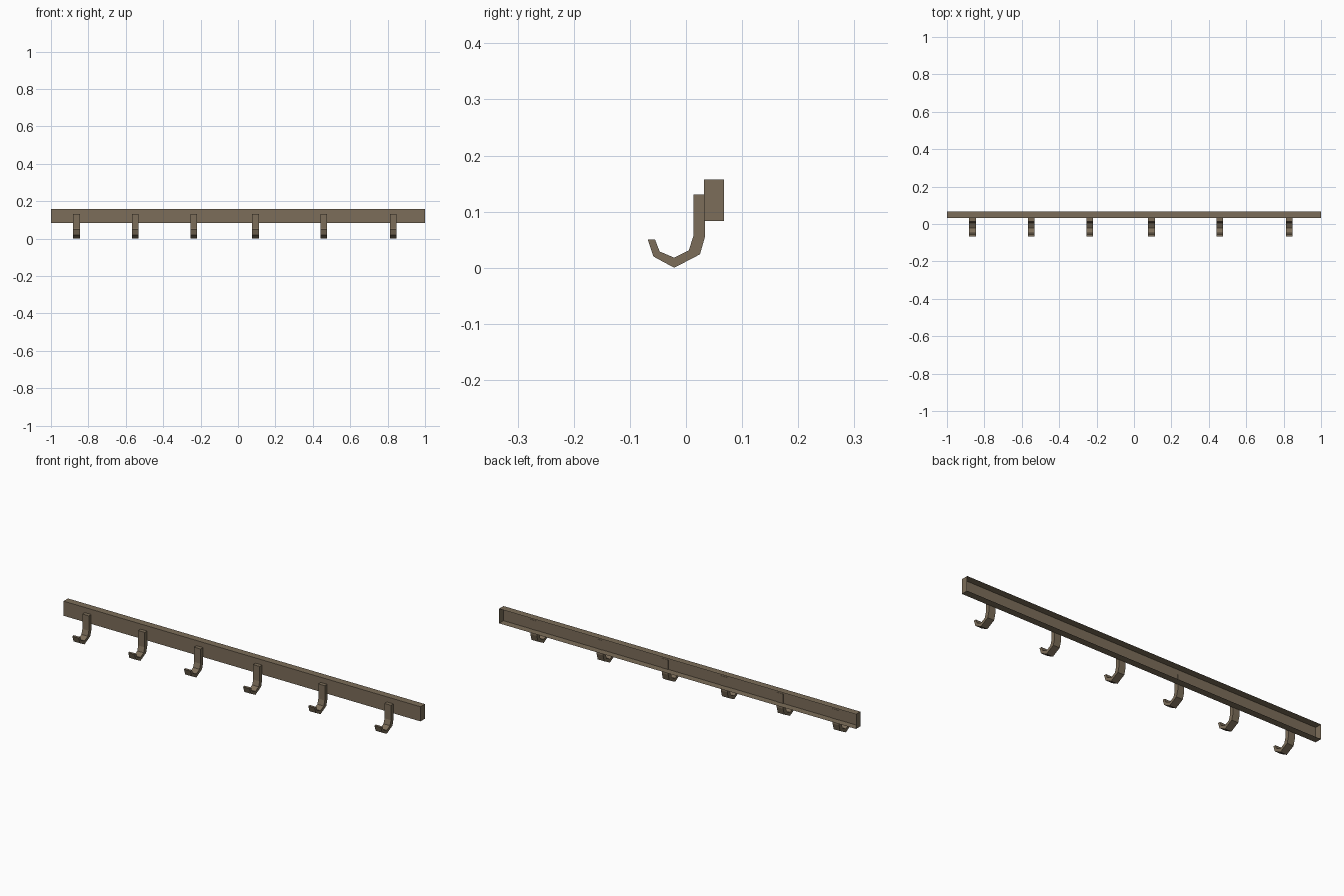
import bpy, bmesh

if "Cube" in bpy.data.objects:
    bpy.data.objects.remove(bpy.data.objects["Cube"])

# Single brown finish
brown = bpy.data.materials.new("brown_wood")
brown.diffuse_color = (0.2, 0.153, 0.1, 1)
brown.use_nodes = True
brown.node_tree.nodes["Principled BSDF"].inputs["Base Color"].default_value = brown.diffuse_color


def add_object(name, bm):
    mesh = bpy.data.meshes.new(name)
    bm.to_mesh(mesh)
    bm.free()
    mesh.materials.append(brown)
    obj = bpy.data.objects.new(name, mesh)
    bpy.context.collection.objects.link(obj)
    return obj


# Rail: shallow box, open at the back
Y0, Y1, Z0, Z1 = 0.0325, 0.068, 0.083, 0.157
bm = bmesh.new()
bmesh.ops.create_cube(bm, size=1)
for v in bm.verts:
    v.co.x *= 2
    v.co.y = Y1 if v.co.y > 0 else Y0
    v.co.z = Z1 if v.co.z > 0 else Z0
back = [f for f in bm.faces if f.normal.y > 0.9]
bmesh.ops.delete(bm, geom=back, context='FACES_ONLY')
add_object("rail", bm)

# Hook side profile (y, z): outer edge down and round, inner edge back up
OUTER = [(0.034, 0.131), (0.034, 0.056), (0.025, 0.024),
         (-0.021, 0.0), (-0.058, 0.020), (-0.068, 0.050)]
INNER = [(0.013, 0.131), (0.013, 0.056), (0.005, 0.031),
         (-0.021, 0.018), (-0.047, 0.029), (-0.055, 0.050)]
WIDTH = 0.036


def add_hook(name, x):
    bm = bmesh.new()
    strip = []
    for o, i in zip(OUTER, INNER):
        strip.append([bm.verts.new((x - WIDTH / 2, *p)) for p in (o, i)])
    for a, b in zip(strip, strip[1:]):
        bm.faces.new((a[0], a[1], b[1], b[0]))
    ext = bmesh.ops.extrude_face_region(bm, geom=bm.faces[:], use_keep_orig=True)
    for v in ext["geom"]:
        if isinstance(v, bmesh.types.BMVert):
            v.co.x += WIDTH
    bmesh.ops.recalc_face_normals(bm, faces=bm.faces[:])
    add_object(name, bm)


# Six unevenly spaced hooks
for n, x in enumerate((-0.863, -0.55, -0.237, 0.094, 0.459, 0.83), 1):
    add_hook(f"hook_{n}", x)
